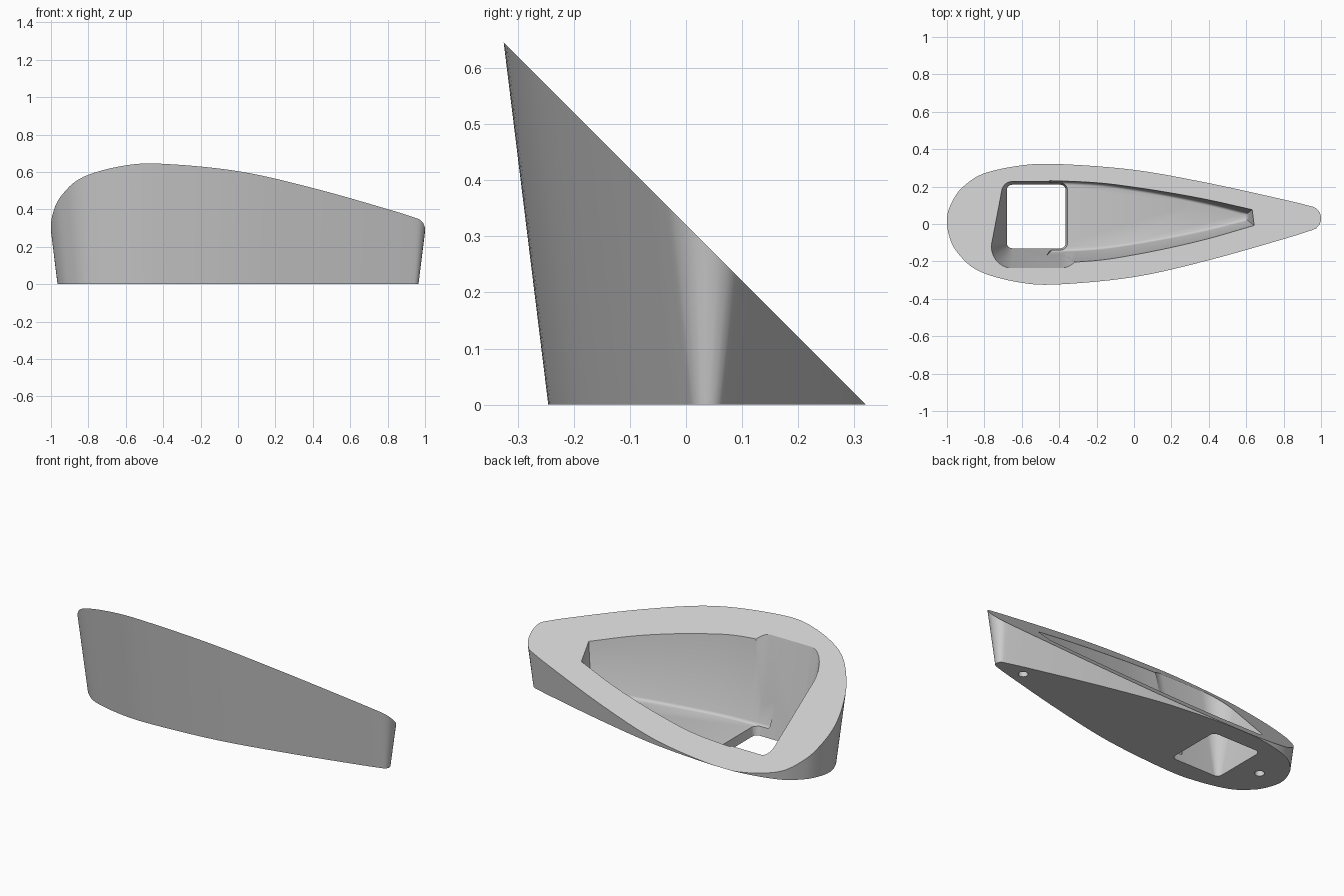
import bpy, bmesh, math
from mathutils import Vector

cube = bpy.data.objects.get("Cube")
if cube:
    bpy.data.objects.remove(cube)

MID_Y = 0.0385      # symmetry line of the teardrop
DRAFT = 0.123       # outward lean of the walls

grey = bpy.data.materials.new("plain grey")
grey.use_nodes = True
colour = (0.6, 0.6, 0.6, 1)
grey.diffuse_color = colour
grey.node_tree.nodes["Principled BSDF"].inputs["Base Color"].default_value = colour


def spline(points, before, steps=6):
    """Smooth path through points, with a phantom point before the first."""
    p = [Vector(q) for q in points]
    p = [Vector(before)] + p + [2 * p[-1] - p[-2]]
    path = []
    for a, b, c, d in zip(p, p[1:], p[2:], p[3:]):
        for i in range(steps):
            t = i / steps
            path.append(0.5 * (2 * b + (c - a) * t + (2 * a - 5 * b + 4 * c - d) * t ** 2
                               + (3 * b - a - 3 * c + d) * t ** 3))
    return path + [p[-2]]


def arc(cx, cy, r, start, end, steps=8):
    angles = [math.radians(start + (end - start) * i / steps) for i in range(steps + 1)]
    return [Vector((cx + r * math.cos(a), cy + r * math.sin(a))) for a in angles]


def offset(outline, d):
    """Move a counter-clockwise outline outward by d."""
    result = []
    for i, p in enumerate(outline):
        e1 = (p - outline[i - 1]).normalized()
        e2 = (outline[(i + 1) % len(outline)] - p).normalized()
        n1, n2 = Vector((e1.y, -e1.x)), Vector((e2.y, -e2.x))
        result.append(p + (n1 + n2) * d / (1 + n1.dot(n2)))
    return result


def loft(name, outline, levels, cut=None):
    """Closed solid through offset copies of an outline, at (z, offset) levels."""
    bm = bmesh.new()
    rings = [[bm.verts.new((p.x, p.y, z)) for p in offset(outline, d)] for z, d in levels]
    n = len(outline)
    for low, high in zip(rings, rings[1:]):
        for i in range(n):
            j = (i + 1) % n
            bm.faces.new((low[i], low[j], high[j], high[i]))
    bm.faces.new(rings[0][::-1])
    bm.faces.new(rings[-1])
    if cut:
        geom = bm.verts[:] + bm.edges[:] + bm.faces[:]
        bmesh.ops.bisect_plane(bm, geom=geom, plane_co=cut[0], plane_no=cut[1], clear_outer=True)
        bmesh.ops.holes_fill(bm, edges=[e for e in bm.edges if e.is_boundary], sides=0)
    bmesh.ops.recalc_face_normals(bm, faces=bm.faces)
    mesh = bpy.data.meshes.new(name)
    bm.to_mesh(mesh)
    bm.free()
    mesh.materials.append(grey)
    obj = bpy.data.objects.new(name, mesh)
    bpy.context.collection.objects.link(obj)
    return obj


def mirrored(half, tip=()):
    """Lower side, tip, upper side of a symmetric outline, about the middle line."""
    points = [Vector((p.x, -p.y)) for p in half] + list(tip) + half[::-1]
    return [p + Vector((0, MID_Y)) for p in points]


# Teardrop body, sliced by a 45 degree plane
half = spline([(-.965, 0), (-.945, .083), (-.9, .153), (-.8, .226), (-.6, .274), (-.4, .282),
               (0, .247), (.4, .167), (.8, .068), (.942, .029)], before=(-.945, -.083))
outline = mirrored(half, arc(.935, 0, .03, -76, 76)[1:-1])[1:]
body = loft("teardrop_body", outline, [(0, 0), (.8, .8 * DRAFT)],
            cut=((0, 0, .321), (0, 1, 1)))

# Long tapering cavity with a filleted floor
half = spline([(-.45, .19), (-.2, .178), (0, .151), (.2, .116), (.4, .074), (.61, .021)],
              before=(-.7, .19))
cavity = loft("cavity_cutter", mirrored(half),
              [(.05, -.016), (.052, -.009), (.057, -.004), (.065, 0), (.8, .735 * DRAFT)])

# Square through pocket with rounded corners and wider draft
corners = [(-.395, -.1, -90), (-.395, .18, 0), (-.65, .18, 90), (-.65, -.1, 180)]
outline = [p for x, y, a in corners for p in arc(x, y, .03, a, a + 90)]
pocket = loft("pocket_cutter", outline, [(-.05, -.0095), (.8, .152)])

# Blind screw holes underneath
holes = [loft("screw_hole_cutter", arc(x, MID_Y, .026, 0, 345, 23), [(-.05, 0), (.1, 0)])
         for x in (-.82, .785)]

bpy.context.view_layer.objects.active = body
for cutter in [cavity, pocket] + holes:
    cutter.hide_render = True
    mod = body.modifiers.new("cut", "BOOLEAN")
    mod.operation = "DIFFERENCE"
    mod.solver = "EXACT"
    mod.object = cutter
    bpy.ops.object.modifier_apply(modifier=mod.name)
    bpy.data.objects.remove(cutter)

bpy.ops.object.select_all(action="DESELECT")
body.select_set(True)
bpy.ops.object.shade_smooth_by_angle(angle=math.radians(30))
